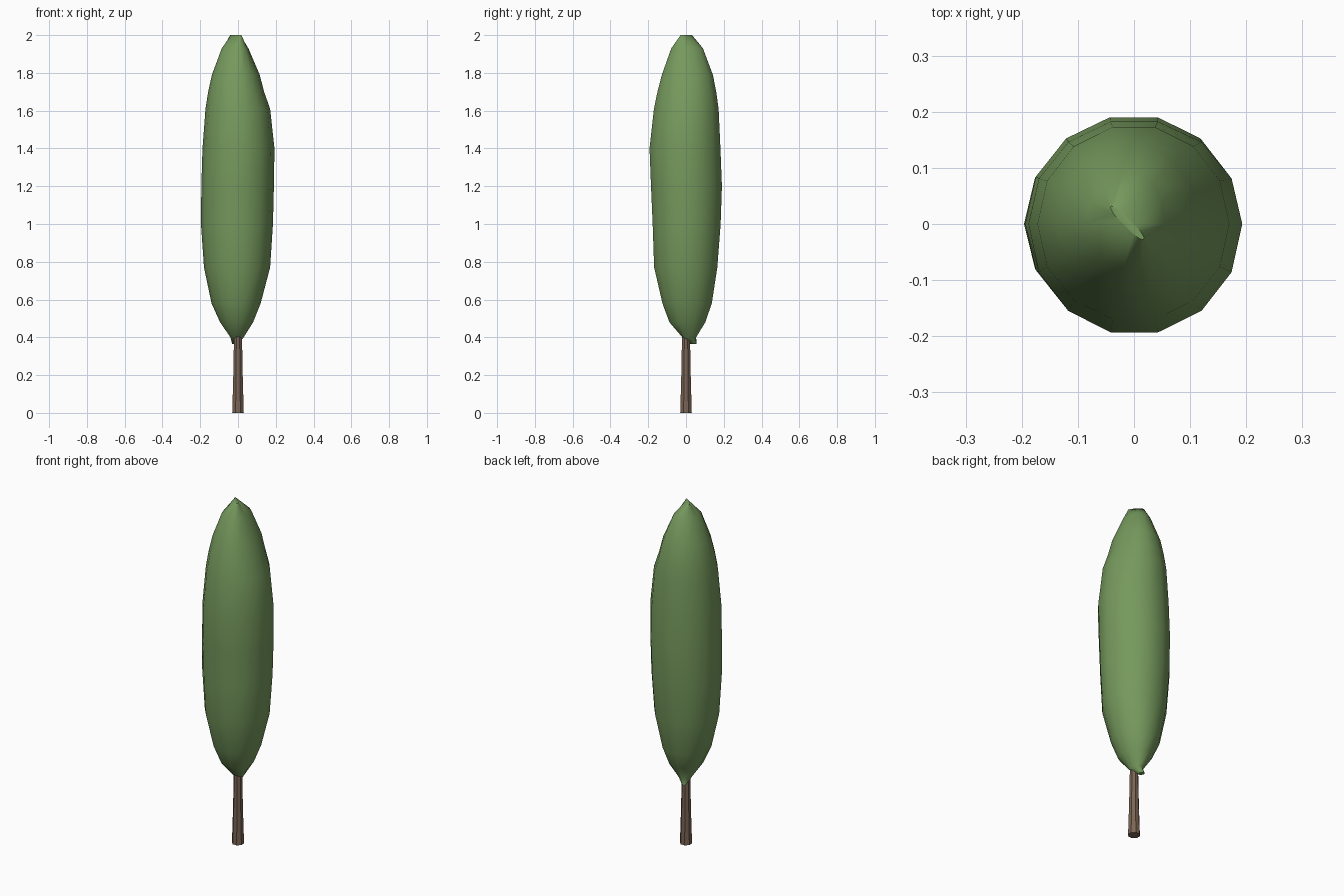
import bpy, bmesh, math

if "Cube" in bpy.data.objects:
    bpy.data.objects.remove(bpy.data.objects["Cube"])


def material(name, color):
    m = bpy.data.materials.new(name)
    m.diffuse_color = (*color, 1)
    m.use_nodes = True
    m.node_tree.nodes["Principled BSDF"].inputs["Base Color"].default_value = m.diffuse_color
    return m


def loft(name, rings, mat, angle):
    # Skin a list of equal-length point rings and close both ends
    bm = bmesh.new()
    loops = [[bm.verts.new(p) for p in ring] for ring in rings]
    n = len(loops[0])
    for a, b in zip(loops, loops[1:]):
        for i in range(n):
            j = (i + 1) % n
            bm.faces.new((a[i], a[j], b[j], b[i]))
    bm.faces.new(loops[-1])
    bm.faces.new(loops[0][::-1])
    bmesh.ops.recalc_face_normals(bm, faces=bm.faces)
    mesh = bpy.data.meshes.new(name)
    bm.to_mesh(mesh)
    bm.free()
    ob = bpy.data.objects.new(name, mesh)
    bpy.context.collection.objects.link(ob)
    mesh.materials.append(mat)
    bpy.ops.object.select_all(action='DESELECT')
    ob.select_set(True)
    bpy.context.view_layer.objects.active = ob
    bpy.ops.object.shade_smooth_by_angle(angle=math.radians(angle))
    return ob


leaf = material("leaf green", (0.18, 0.32, 0.11))
bark = material("bark brown", (0.20, 0.13, 0.09))

# Trunk: tapered octagonal post
loft("trunk", [[(r * math.cos(math.tau * (i + .5) / 8),
                 r * math.sin(math.tau * (i + .5) / 8), z) for i in range(8)]
               for z, r in ((0, .033), (.2, .027), (.45, .022))], bark, 25)

# Crown: height, then reach to left, right, front, back
profile = [
    (.40, .04, .03, .02, .055),
    (.48, .095, .08, .09, .105),
    (.58, .14, .12, .128, .14),
    (.77, .18, .17, .173, .17),
    (1.0, .196, .185, .181, .188),
    (1.2, .194, .19, .19, .195),
    (1.4, .188, .193, .198, .187),
    (1.61, .172, .17, .174, .177),
    (1.70, .158, .138, .155, .164),
    (1.79, .138, .115, .131, .146),
    (1.93, .086, .055, .08, .092),
]
SIDES = 14
angles = [math.tau * i / SIDES for i in range(SIDES)]


def crown_ring(z, left, right, front, back):
    return [(math.cos(a) * (right if math.cos(a) > 0 else left),
             math.sin(a) * (back if math.sin(a) > 0 else front), z) for a in angles]


def ridge_ring(cx, cy, z, long, wide):
    # Narrow oval along the front-right to back-left diagonal
    d = math.radians(135)
    out = []
    for a in angles:
        u, v = long * math.cos(a - d), wide * math.sin(a - d)
        out.append((cx + u * math.cos(d) - v * math.sin(d),
                    cy + u * math.sin(d) + v * math.cos(d), z))
    return out


rings = [ridge_ring(-.015, .04, .365, .02, .012)]
rings += [crown_ring(*p) for p in profile]
rings.append(ridge_ring(-.012, .002, 2.0, .042, .008))
loft("foliage_crown", rings, leaf, 50)
